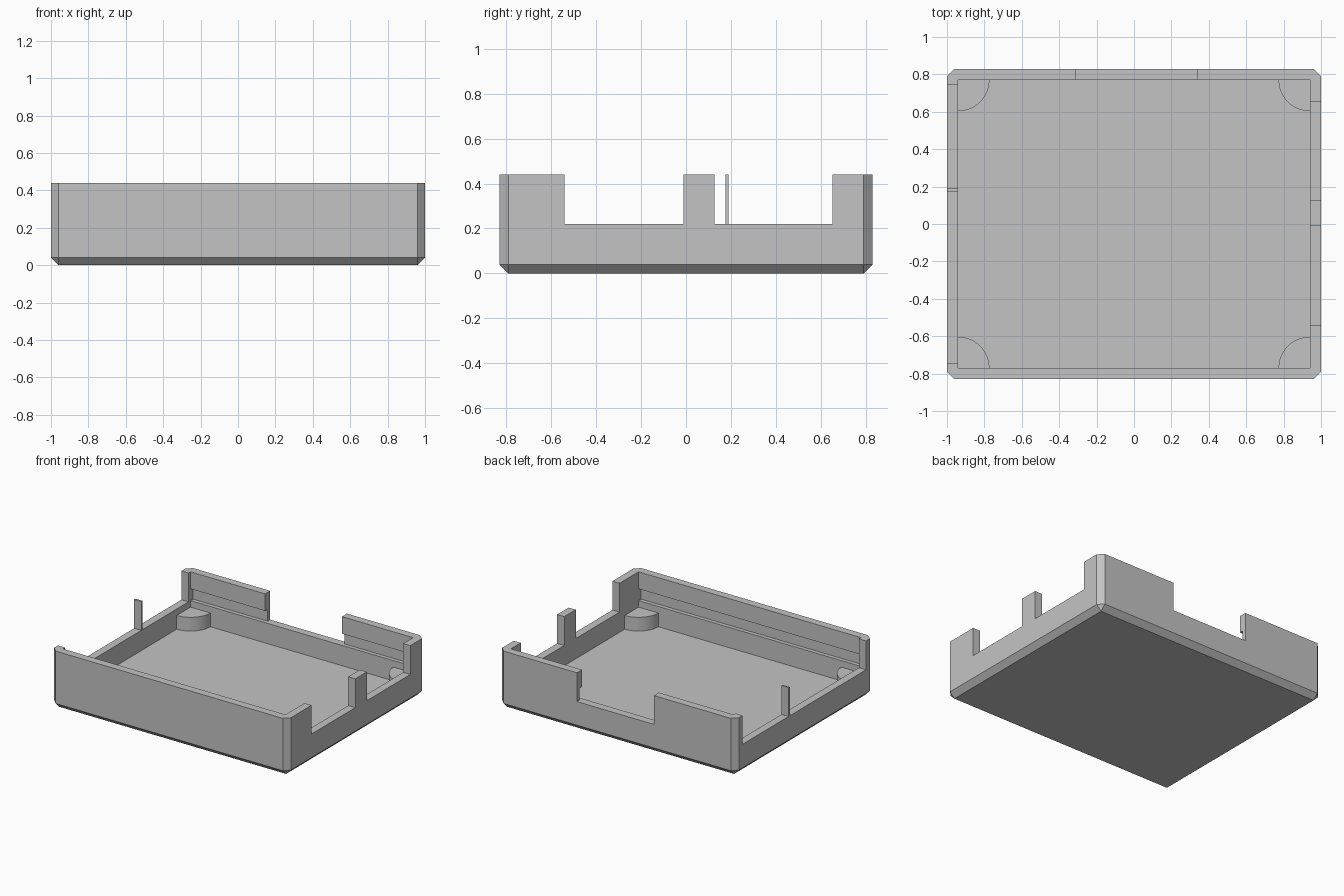
import bpy, bmesh, math

if "Cube" in bpy.data.objects:
    bpy.data.objects.remove(bpy.data.objects["Cube"], do_unlink=True)

grey = bpy.data.materials.new("plain grey")
grey.use_nodes = True
grey.diffuse_color = (0.55, 0.55, 0.55, 1)
grey.node_tree.nodes["Principled BSDF"].inputs["Base Color"].default_value = grey.diffuse_color

W, D, H = 1.0, 0.83, 0.44      # half width, half depth, height
IX, IY = 0.94, 0.77            # inner half sizes
FLOOR, RIM = 0.065, 0.22       # floor level, lowered rim level
CHAMFER = 0.04


def make_object(name, bm):
    bmesh.ops.recalc_face_normals(bm, faces=bm.faces)
    mesh = bpy.data.meshes.new(name)
    bm.to_mesh(mesh)
    bm.free()
    mesh.materials.append(grey)
    obj = bpy.data.objects.new(name, mesh)
    bpy.context.collection.objects.link(obj)
    return obj


def box_mesh(x, y, z):
    bm = bmesh.new()
    bmesh.ops.create_cube(bm, size=1)
    for v in bm.verts:
        for i, (low, high) in enumerate((x, y, z)):
            v.co[i] = low if v.co[i] < 0 else high
    return bm


def cut(target, x, y, z):
    cutter = make_object("cutter", box_mesh(x, y, z))
    cutter.hide_render = True
    mod = target.modifiers.new("cut", 'BOOLEAN')
    mod.operation, mod.solver, mod.object = 'DIFFERENCE', 'EXACT', cutter
    bpy.context.view_layer.objects.active = target
    bpy.ops.object.modifier_apply(modifier=mod.name)
    bpy.data.objects.remove(cutter, do_unlink=True)


# Tray with chamfered corners and underside
bm = box_mesh((-W, W), (-D, D), (0, H))
edges = [e for e in bm.edges if min(v.co.z for v in e.verts) < 0.01]
bmesh.ops.bevel(bm, geom=edges, offset=CHAMFER, offset_type='OFFSET',
                segments=1, affect='EDGES')
tray = make_object("tray", bm)

# Hollow inside
cut(tray, (-IX, IX), (-IY, IY), (FLOOR, 1))

# Snap grooves inside the front and back walls
for side in (-1, 1):
    cut(tray, (-IX, IX), sorted((side * 0.7, side * 0.80)), (RIM, 0.31))

# Openings in the right, left and back walls
for y in ((-0.54, -0.012), (0.127, 0.652)):
    cut(tray, (0.9, 1.1), y, (RIM, 1))
for y in ((-0.745, 0.175), (0.19, 0.745)):
    cut(tray, (-1.1, -0.9), y, (RIM, 1))
cut(tray, (-0.31, 0.34), (0.7, 0.9), (RIM, 1))

# Quarter-round supports in the inner corners
for sx, x_name in ((-1, "right"), (1, "left")):
    for sy, y_name in ((-1, "front"), (1, "back")):
        bm = bmesh.new()
        verts = [bm.verts.new((sx * IX, sy * IY, FLOOR))]
        for i in range(17):
            a = math.pi / 2 * i / 16
            verts.append(bm.verts.new((sx * (IX - 0.167 * math.cos(a)),
                                       sy * (IY - 0.167 * math.sin(a)), FLOOR)))
        face = bm.faces.new(verts)
        top = bmesh.ops.extrude_face_region(bm, geom=[face])["geom"]
        bmesh.ops.translate(bm, vec=(0, 0, 0.105),
                            verts=[g for g in top if isinstance(g, bmesh.types.BMVert)])
        support = make_object(f"{y_name}_{x_name}_corner_support", bm)
        bpy.ops.object.select_all(action='DESELECT')
        support.select_set(True)
        bpy.context.view_layer.objects.active = support
        bpy.ops.object.shade_smooth_by_angle(angle=math.radians(30))
